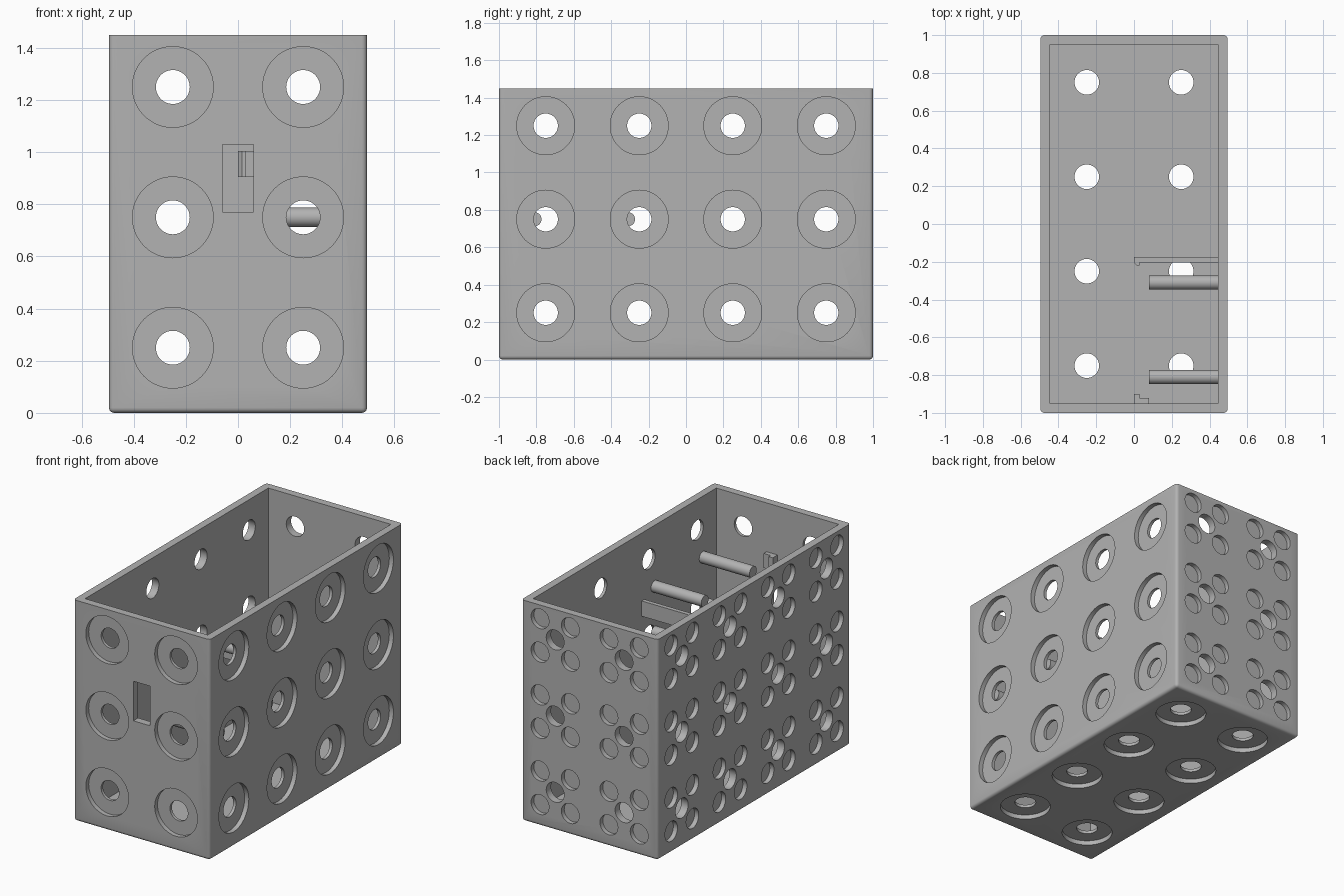
import bpy
import bmesh
from mathutils import Matrix, Vector

default = bpy.data.objects.get("Cube")
if default:
    bpy.data.objects.remove(default, do_unlink=True)

HALF_X, HALF_Y, HEIGHT, WALL = 0.495, 1.0, 1.45, 0.05
POCKET = 0.03
COLUMNS_X = (-0.25, 0.25)
COLUMNS_Y = (-0.75, -0.25, 0.25, 0.75)
ROWS_Z = (0.25, 0.75, 1.25)

grey = bpy.data.materials.new("plain grey")
grey.use_nodes = True
grey.diffuse_color = (0.448, 0.448, 0.448, 1)
grey.node_tree.nodes["Principled BSDF"].inputs["Base Color"].default_value = grey.diffuse_color


def add_box(bm, low, high):
    low, high = Vector(low), Vector(high)
    matrix = Matrix.Translation((low + high) / 2) @ Matrix.Diagonal((*(high - low), 1))
    return bmesh.ops.create_cube(bm, size=1, matrix=matrix)["verts"]


def add_cylinder(bm, centre, axis, radius, length):
    turn = Vector(axis).to_track_quat('Z', 'Y').to_matrix().to_4x4()
    bmesh.ops.create_cone(bm, cap_ends=True, segments=48, radius1=radius, radius2=radius,
                          depth=length, matrix=Matrix.Translation(centre) @ turn)


def make_object(name, bm):
    bmesh.ops.recalc_face_normals(bm, faces=bm.faces)
    mesh = bpy.data.meshes.new(name)
    bm.to_mesh(mesh)
    bm.free()
    mesh.materials.append(grey)
    obj = bpy.data.objects.new(name, mesh)
    bpy.context.collection.objects.link(obj)
    return obj


def select_only(obj):
    bpy.ops.object.select_all(action='DESELECT')
    obj.select_set(True)
    bpy.context.view_layer.objects.active = obj


def smooth(obj):
    select_only(obj)
    bpy.ops.object.shade_smooth_by_angle(angle=0.6)


def cut(target, name, bm):
    cutter = make_object(name, bm)
    cutter.hide_render = True
    modifier = target.modifiers.new(name, 'BOOLEAN')
    modifier.operation = 'DIFFERENCE'
    modifier.solver = 'EXACT'
    modifier.object = cutter
    select_only(target)
    bpy.ops.object.modifier_apply(modifier=name)
    bpy.data.objects.remove(cutter, do_unlink=True)


# Outer block, rounded everywhere except the open top
bm = bmesh.new()
add_box(bm, (-HALF_X, -HALF_Y, 0), (HALF_X, HALF_Y, HEIGHT))
rounded = [e for e in bm.edges if min(v.co.z for v in e.verts) < 0.01]
bmesh.ops.bevel(bm, geom=rounded, offset=0.02, segments=4, profile=0.5, affect='EDGES')
box = make_object("box", bm)

# Hollow inside
bm = bmesh.new()
add_box(bm, (WALL - HALF_X, WALL - HALF_Y, WALL), (HALF_X - WALL, HALF_Y - WALL, HEIGHT + 0.2))
cut(box, "cavity", bm)

# Hole positions: point on the outer surface, outward direction, single or cluster pocket
sites = []
for z in ROWS_Z:
    for x in COLUMNS_X:
        sites.append((Vector((x, -HALF_Y, z)), Vector((0, -1, 0)), False))
        sites.append((Vector((x, HALF_Y, z)), Vector((0, 1, 0)), True))
    for y in COLUMNS_Y:
        sites.append((Vector((HALF_X, y, z)), Vector((1, 0, 0)), False))
        sites.append((Vector((-HALF_X, y, z)), Vector((-1, 0, 0)), True))
for x in COLUMNS_X:
    for y in COLUMNS_Y:
        sites.append((Vector((x, y, 0)), Vector((0, 0, -1)), False))

# Wide round pockets, or four small ones around each hole
bm = bmesh.new()
for point, out, cluster in sites:
    if cluster:
        up = Vector((0, 0, 1))
        side = out.cross(up)
        for a in (-0.11, 0.11):
            for b in (-0.11, 0.11):
                add_cylinder(bm, point + side * a + up * b, out, 0.065, POCKET * 2)
    else:
        add_cylinder(bm, point, out, 0.155, POCKET * 2)
cut(box, "pockets", bm)

# Through holes and the upright port in the front wall
bm = bmesh.new()
for point, out, cluster in sites:
    add_cylinder(bm, point - out * WALL / 2, out, 0.065, WALL * 2)
add_box(bm, (-0.06, -HALF_Y - 0.05, 0.77), (0.06, -HALF_Y + WALL + 0.02, 1.03))
cut(box, "through_holes", bm)
smooth(box)

# Four mounting pegs on the inner left wall
for i, (y, z) in enumerate((y, z) for y in (-0.81, -0.31) for z in (0.75, 1.05)):
    bm = bmesh.new()
    add_cylinder(bm, (0.2625, y, z), (1, 0, 0), 0.0375, 0.365)
    smooth(make_object(f"mounting_peg_{i + 1}", bm))


def extrude_profile(name, points, bottom, top):
    bm = bmesh.new()
    face = bm.faces.new([bm.verts.new((x, y, bottom)) for x, y in points])
    new = bmesh.ops.extrude_face_region(bm, geom=[face])["geom"]
    verts = [v for v in new if isinstance(v, bmesh.types.BMVert)]
    bmesh.ops.translate(bm, verts=verts, vec=(0, 0, top - bottom))
    return make_object(name, bm)


# Clips: a long arm with a hooked tip, and a small lip above the port
extrude_profile("clip_arm", [(0.445, -0.175), (0, -0.175), (0, -0.205), (0.015, -0.22),
                             (0.03, -0.22), (0.03, -0.203), (0.445, -0.203)], 0.905, 1.005)
extrude_profile("clip_lip", [(0, -0.95), (0, -0.9), (0.03, -0.9), (0.03, -0.92),
                             (0.08, -0.92), (0.08, -0.95)], 1.035, 1.13)
